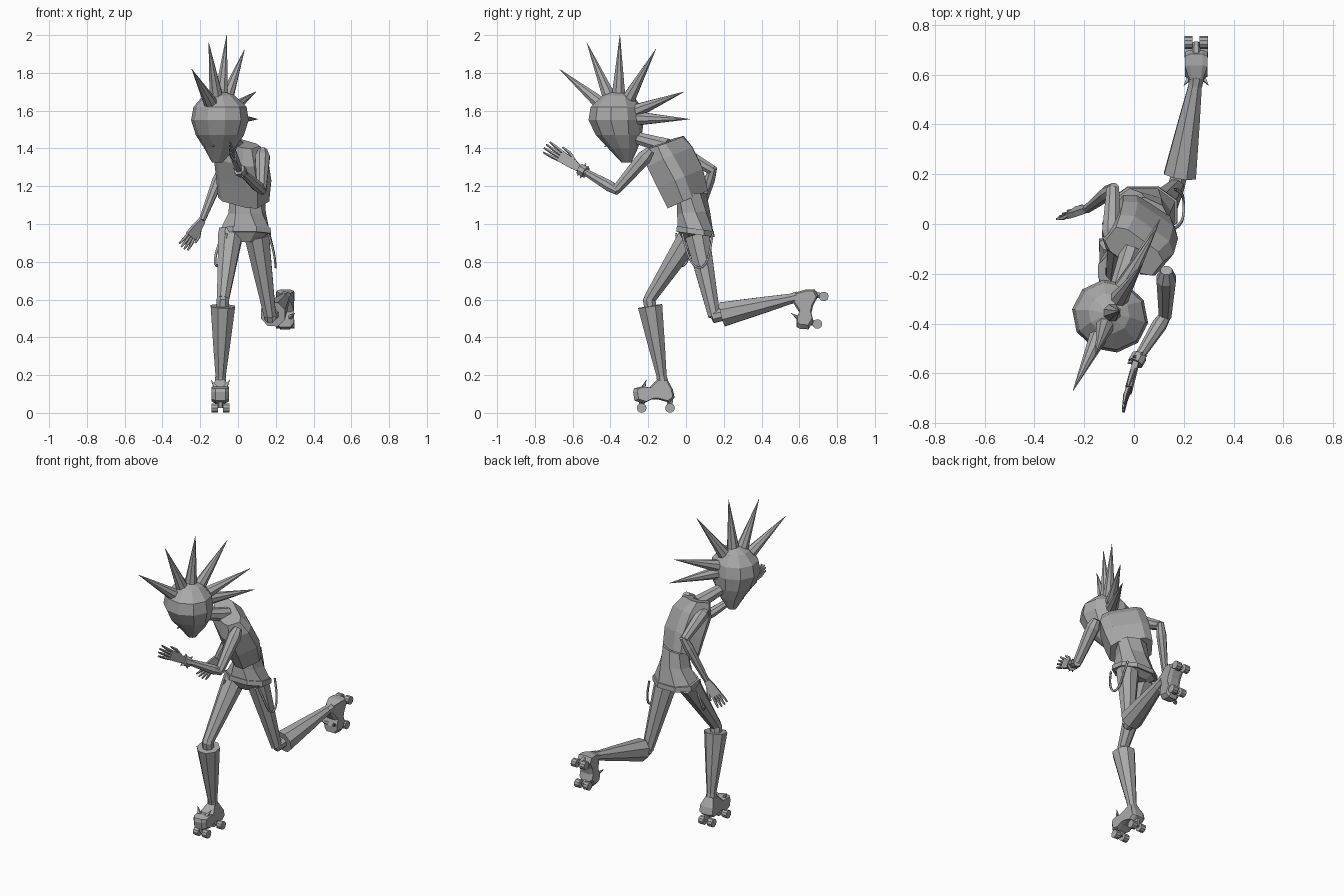
import bpy, bmesh, math
from mathutils import Vector, Matrix, Euler

cube = bpy.data.objects.get("Cube")
if cube:
    bpy.data.objects.remove(cube)

gray = bpy.data.materials.new("plain gray")
gray.use_nodes = True
gray.diffuse_color = (0.4, 0.4, 0.4, 1)
gray.node_tree.nodes["Principled BSDF"].inputs["Base Color"].default_value = gray.diffuse_color


def finish(name, bm):
    bmesh.ops.recalc_face_normals(bm, faces=bm.faces[:])
    mesh = bpy.data.meshes.new(name)
    bm.to_mesh(mesh)
    bm.free()
    mesh.materials.append(gray)
    obj = bpy.data.objects.new(name, mesh)
    bpy.context.collection.objects.link(obj)
    return obj


def skin(name, loops):
    """Join matching point loops into a closed skin."""
    bm = bmesh.new()
    rings = [[bm.verts.new(p) for p in loop] for loop in loops]
    n = len(rings[0])
    for low, high in zip(rings, rings[1:]):
        for i in range(n):
            j = (i + 1) % n
            bm.faces.new((low[i], low[j], high[j], high[i]))
    bm.faces.new(rings[0][::-1])
    bm.faces.new(rings[-1])
    return finish(name, bm)


def body(name, rings, sides=8, power=1.0, roll=0):
    """Loft of rings: centre, half width, half depth, yaw, pitch."""
    loops = []
    for centre, wide, deep, yaw, pitch in rings:
        turn = Euler([math.radians(a) for a in (pitch, roll, yaw)]).to_matrix()
        loop = []
        for i in range(sides):
            a = math.tau * (i + 0.5) / sides
            c, s = math.cos(a), math.sin(a)
            c = math.copysign(abs(c) ** power, c)
            s = math.copysign(abs(s) ** power, s)
            loop.append(Vector(centre) + turn @ Vector((wide * c, deep * s, 0)))
        loops.append(loop)
    return skin(name, loops)


def tube(name, points, radii, sides=8):
    """Faceted tube through a few points."""
    pts = [Vector(p) for p in points]
    loops = []
    for k, p in enumerate(pts):
        axis = (pts[min(k + 1, len(pts) - 1)] - pts[max(k - 1, 0)]).normalized()
        ref = Vector((1, 0, 0)) if abs(axis.x) < 0.9 else Vector((0, 1, 0))
        u = axis.cross(ref).normalized()
        v = axis.cross(u)
        angles = [math.tau * (i + 0.5) / sides for i in range(sides)]
        loops.append([p + radii[k] * (u * math.cos(a) + v * math.sin(a)) for a in angles])
    return skin(name, loops)


def loop_strap(name, points):
    curve = bpy.data.curves.new(name, "CURVE")
    curve.dimensions = "3D"
    curve.bevel_depth = 0.007
    curve.bevel_resolution = 0
    curve.resolution_u = 4
    line = curve.splines.new("NURBS")
    line.points.add(len(points) - 1)
    for point, co in zip(line.points, points):
        point.co = (*co, 1)
    line.use_endpoint_u = True
    line.order_u = 3
    curve.materials.append(gray)
    bpy.context.collection.objects.link(bpy.data.objects.new(name, curve))


# Head, yawed to one side with the chin tucked back
head_rings = [((-.11, -.315, 1.325), .028), ((-.097, -.333, 1.4), .083),
              ((-.096, -.355, 1.47), .13), ((-.096, -.37, 1.55), .156),
              ((-.095, -.37, 1.62), .144), ((-.1, -.36, 1.68), .085), ((-.1, -.36, 1.705), .02)]
body("head", [(c, r, r * .93, -27, 0) for c, r in head_rings], sides=10)
tube("nose", [(-.12, -.385, 1.43), (-.135, -.43, 1.41)], [.018, .003], 4)
tube("neck", [(-.01, -.1, 1.41), (-.085, -.31, 1.47)], [.045, .03])

# Row of hair spikes fanning from front to nape
core = Vector((-.1, -.36, 1.56))
tips = [(-.245, -.67, 1.82), (-.155, -.525, 1.96), (-.06, -.35, 2.0),
        (.035, -.16, 1.925), (.095, -.01, 1.7), (.105, .02, 1.555)]
for i, tip in enumerate(tips):
    tip = Vector(tip)
    base = core + (tip - core).normalized() * .125
    tube(f"hair_spike_{i + 1}", [base, tip], [.038, .001])

# Torso, leaning forward, twisted, with the left shoulder dropped
body("jacket", [((.03, .01, 1.13), .132, .088, -32, 20),
                ((.03, -.03, 1.24), .142, .1, -34, 20),
                ((.015, -.085, 1.355), .142, .097, -36, 20),
                ((0, -.11, 1.432), .125, .06, -36, 12)], power=.5, roll=13)
body("waist", [((.05, .03, 1.15), .094, .074, -25, 12),
               ((.048, .04, 1.06), .1, .085, -15, 5),
               ((.038, .05, .97), .138, .102, 0, -8)], power=.9)
body("belt", [((.036, .05, .975), .146, .107, 0, -8),
              ((.036, .05, .945), .149, .109, 0, -8)], power=.9)
body("hips", [((.036, .05, .95), .14, .1, 0, -8),
              ((.03, .045, .905), .075, .06, 0, 0)], power=.9)
loop_strap("left_strap", [(.16, -.02, .95), (.19, 0, .86), (.2, .04, .77),
                          (.2, .1, .77), (.19, .13, .86), (.165, .14, .95)])
loop_strap("right_strap", [(-.08, .03, .95), (-.115, .02, .86), (-.125, 0, .78),
                           (-.1, -.04, .78), (-.08, -.05, .86), (-.06, -.05, .95)])


def hand(side, wrist, tip, spread):
    """Flat palm, four fingers and a thumb; spread points to the thumb side."""
    wrist, tip = Vector(wrist), Vector(tip)
    reach = tip - wrist
    d = reach.normalized()
    spread = Vector(spread)
    spread = (spread - d * spread.dot(d)).normalized()
    flat = d.cross(spread)
    loops = []
    for t, half in ((0, .016), (.28, .026), (.58, .031)):
        mid = wrist + reach * t
        loops.append([mid + spread * half * a + flat * .012 * b
                      for a, b in ((-1, -1), (1, -1), (1, 1), (-1, 1))])
    skin(side + "_palm", loops)
    for i in range(4):
        k = i - 1.5
        root = wrist + reach * .55 + spread * k * .015
        end = wrist + reach * (1 - .04 * abs(k)) + spread * k * .022
        tube(f"{side}_finger_{i + 1}", [root, root.lerp(end, .5) + flat * .004, end], [.009, .009, .005], 5)
    root = wrist + reach * .22 + spread * .016
    tube(side + "_thumb", [root, root + reach * .22 + spread * .025, root + reach * .42 + spread * .03],
         [.012, .01, .005], 5)


def arm(side, shoulder, elbow, wrist, tip, spread):
    s, e, w = Vector(shoulder), Vector(elbow), Vector(wrist)
    tube(side + "_upper_arm", [s.lerp(e, -.08), s.lerp(e, .12), e], [.025, .042, .027])
    tube(side + "_forearm", [e.lerp(w, -.06), e.lerp(w, .2), w], [.022, .031, .018])
    hand(side, w, tip, spread)


arm("left", (.13, -.2, 1.375), (.125, -.37, 1.18), (.01, -.55, 1.285), (-.045, -.75, 1.415), (0, .6, 1))
arm("right", (-.09, -.06, 1.4), (-.085, .14, 1.285), (-.19, .06, 1.02), (-.295, .035, .87), (.8, .6, -.66))

# Studded cuff on the left wrist
tube("wrist_cuff", [(.022, -.53, 1.273), (.005, -.56, 1.29)], [.032, .032])
cuff = Vector((.013, -.545, 1.282))
across = Vector((.5, -.8, .5)).normalized()
for i in range(6):
    out = Matrix.Rotation(math.tau * i / 6, 3, across) @ across.orthogonal().normalized()
    tube(f"cuff_stud_{i + 1}", [cuff + out * .026, cuff + out * .046], [.01, .001], 4)


def skate(side, ankle, pitch):
    """Shoe profile extruded across, two fins and four wheels, in ankle space."""
    place = Matrix.Translation(ankle) @ Matrix.Rotation(math.radians(pitch), 4, "X")
    profile = [(-.155, -.06), (-.15, -.04), (-.11, -.03), (-.07, -.035), (-.025, .01),
               (.025, .01), (.055, -.045), (.065, -.09), (.035, -.115), (-.02, -.1),
               (-.06, -.1), (-.1, -.12), (-.148, -.105)]
    skin(side + "_skate", [[place @ Vector((x * (.6 if z > 0 else 1), y * s, z * s - (1 - s) * .05))
                            for y, z in profile]
                           for x, s in ((-.046, .85), (-.026, 1), (.026, 1), (.046, .85))])
    for sx in (-1, 1):
        tube(f"{side}_fin_{sx}", [place @ Vector((sx * .025, -.1, -.035)),
                                  place @ Vector((sx * .05, -.085, .005))], [.014, .001], 4)
        for y in (-.11, .04):
            tube(f"{side}_wheel_{sx}_{y}", [place @ Vector((sx * .014, y, -.144)),
                                            place @ Vector((sx * .048, y, -.144))], [.026, .026], 10)
    for y in (-.11, .04):
        tube(f"{side}_truck_{y}", [place @ Vector((0, y, -.09)), place @ Vector((0, y, -.145))], [.02, .014], 6)


def leg(side, hip, knee, cuff_top, ankle, pitch):
    h, k = Vector(hip), Vector(knee)
    c, a = Vector(cuff_top), Vector(ankle)
    tube(side + "_thigh", [h, h.lerp(k, .25), k], [.07, .061, .034])
    tube(side + "_knee", [k.lerp(h, .06), k, c.lerp(a, .15)], [.032, .036, .035])
    tube(side + "_boot", [c, c.lerp(a, .55), a], [.07, .047, .026])
    tube(side + "_ankle_band", [c.lerp(a, .94), c.lerp(a, 1.03)], [.03, .032])
    skate(side, a, pitch)


leg("right", (-.04, .03, .945), (-.08, -.195, .6), (-.08, -.19, .565), (-.093, -.125, .17), 0)
leg("left", (.1, .06, .935), (.17, .15, .51), (.185, .195, .522), (.25, .58, .61), 77)
